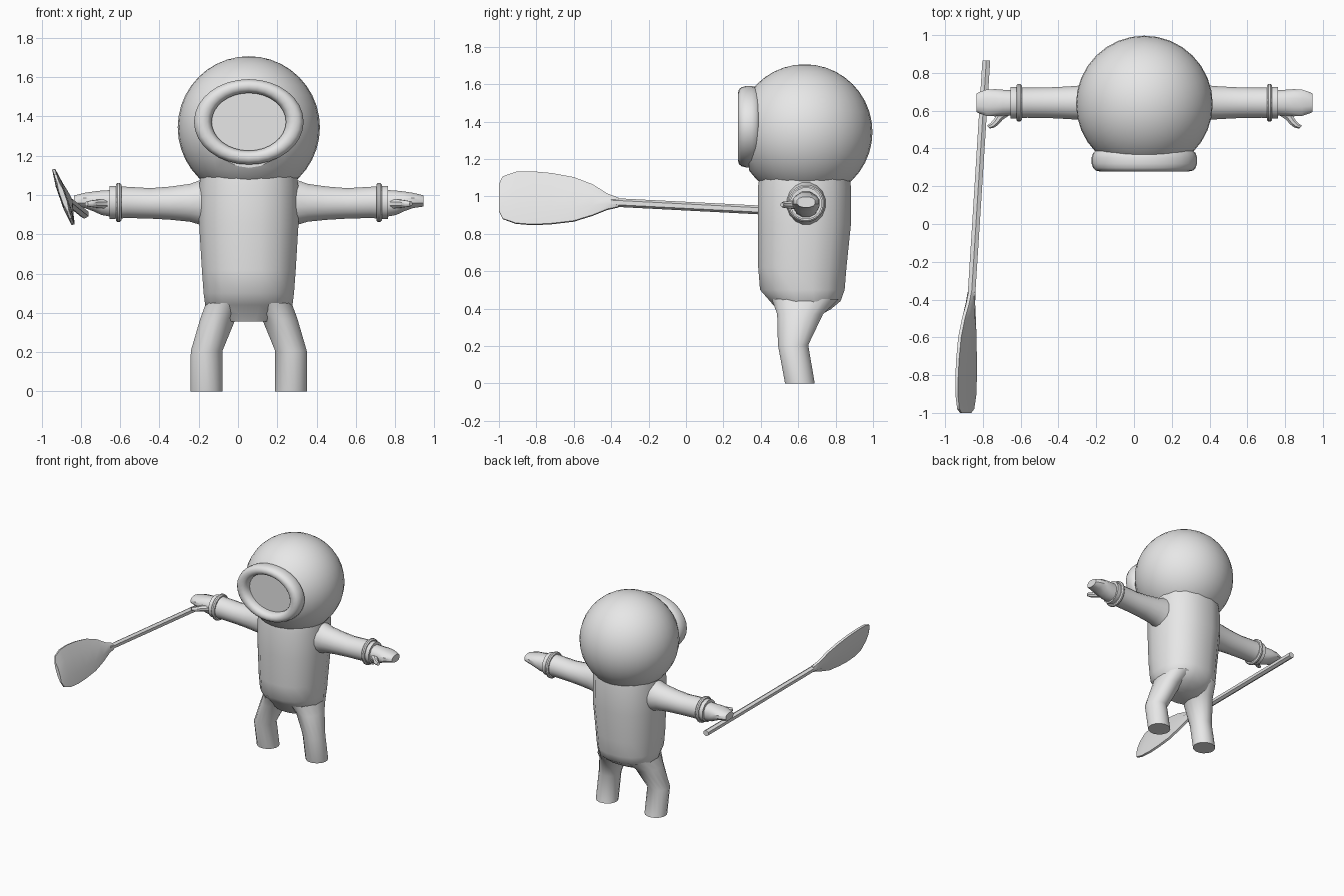
import bpy, bmesh, math
from mathutils import Vector

if "Cube" in bpy.data.objects:
    bpy.data.objects.remove(bpy.data.objects["Cube"])

CX, CY = 0.055, 0.635            # body axis

grey = bpy.data.materials.new("light grey")
grey.diffuse_color = (0.8, 0.8, 0.8, 1)
grey.use_nodes = True
grey.node_tree.nodes["Principled BSDF"].inputs["Base Color"].default_value = grey.diffuse_color


def finish(bm, name, angle=40):
    bmesh.ops.recalc_face_normals(bm, faces=bm.faces)
    me = bpy.data.meshes.new(name)
    bm.to_mesh(me)
    bm.free()
    ob = bpy.data.objects.new(name, me)
    bpy.context.collection.objects.link(ob)
    me.materials.append(grey)
    bpy.ops.object.select_all(action='DESELECT')
    ob.select_set(True)
    bpy.context.view_layer.objects.active = ob
    bpy.ops.object.shade_smooth_by_angle(angle=math.radians(angle))
    return ob


def power(v, e):
    return math.copysign(abs(v) ** (2 / e), v)


def loft(name, rings, sides=16, e=2.0, start_cap=True, end_cap=True, closed=False, angle=40):
    """Skin through rings given as (centre, half axis a, half axis b)."""
    bm = bmesh.new()
    rows = []
    for c, a, b in rings:
        c, a, b = Vector(c), Vector(a), Vector(b)
        row = []
        for i in range(sides):
            t = 2 * math.pi * (i + 0.5) / sides
            row.append(bm.verts.new(c + a * power(math.cos(t), e) + b * power(math.sin(t), e)))
        rows.append(row)
    pairs = list(zip(rows, rows[1:]))
    if closed:
        pairs.append((rows[-1], rows[0]))
    for p, q in pairs:
        for i in range(sides):
            j = (i + 1) % sides
            bm.faces.new((p[i], p[j], q[j], q[i]))
    if start_cap and not closed:
        bm.faces.new(rows[0])
    if end_cap and not closed:
        bm.faces.new(rows[-1])
    return finish(bm, name, angle)


# Round helmet with a flat front opening
bm = bmesh.new()
bmesh.ops.create_uvsphere(bm, u_segments=32, v_segments=20, radius=0.362)
bmesh.ops.translate(bm, verts=bm.verts, vec=(CX, CY, 1.344))
cut = bmesh.ops.bisect_plane(bm, geom=bm.verts[:] + bm.edges[:] + bm.faces[:],
                             plane_co=(0, 0.338, 0), plane_no=(0, -1, 0), clear_outer=True)
rim = [g for g in cut['geom_cut'] if isinstance(g, bmesh.types.BMEdge)]
bmesh.ops.edgeloop_fill(bm, edges=rim)
finish(bm, "helmet", 30)

# Oval window rim
rim_rings = []
for k in range(32):
    t = 2 * math.pi * k / 32
    c, s = math.cos(t), math.sin(t)
    rim_rings.append(((CX + 0.234 * c, 0.336, 1.372 + 0.182 * s),
                      (0.046 * c, 0, 0.036 * s), (0, 0.058, 0)))
loft("window_rim", rim_rings, sides=14, e=2.4, closed=True)

# Torso: z, front y, back y, half width
torso = [(1.13, 0.395, 0.875, 0.245), (1.05, 0.38, 0.886, 0.256), (0.85, 0.38, 0.886, 0.257),
         (0.62, 0.382, 0.862, 0.243), (0.50, 0.392, 0.852, 0.234), (0.44, 0.445, 0.83, 0.226),
         (0.395, 0.485, 0.775, 0.19), (0.355, 0.51, 0.70, 0.13)]
loft("torso", [((CX, (f + b) / 2, z), (w, 0, 0), (0, (b - f) / 2, 0)) for z, f, b, w in torso],
     e=2.3, start_cap=False)

# Legs: z, sideways offset, half width, front y, back y
leg = [(0.45, 0.115, 0.105, 0.455, 0.82), (0.37, 0.157, 0.092, 0.485, 0.735),
       (0.205, 0.215, 0.082, 0.49, 0.655), (0.0, 0.215, 0.083, 0.528, 0.69)]
# Arms: sideways offset, half depth, half height, centre z
arm = [(0.15, 0.115, 0.14, 0.955), (0.235, 0.105, 0.12, 0.962), (0.30, 0.096, 0.098, 0.96),
       (0.40, 0.088, 0.086, 0.958), (0.50, 0.083, 0.079, 0.957), (0.62, 0.081, 0.081, 0.962),
       (0.68, 0.085, 0.085, 0.962), (0.708, 0.086, 0.086, 0.962)]
# Mitten hands, flattened toward the finger tips
hand = [(0.70, 0.068, 0.07, 0.957), (0.75, 0.071, 0.064, 0.96), (0.79, 0.074, 0.052, 0.967),
        (0.835, 0.072, 0.040, 0.972), (0.875, 0.058, 0.032, 0.97), (0.89, 0.05, 0.029, 0.969)]
thumb = [(0.735, 0.59, 0.026), (0.765, 0.567, 0.023), (0.785, 0.54, 0.02),
         (0.805, 0.522, 0.017), (0.826, 0.513, 0.012)]


def along_x(s, rows):
    return [((CX + s * o, 0.642, z), (0, d, 0), (0, 0, h)) for o, d, h, z in rows]


for s, side in ((-1, "right"), (1, "left")):
    loft(side + "_leg", [((CX + s * o, (f + b) / 2, z), (w, 0, 0), (0, (b - f) / 2, 0))
                         for z, o, w, f, b in leg], start_cap=False)
    loft(side + "_arm", along_x(s, arm), start_cap=False)
    loft(side + "_hand", along_x(s, hand), sides=12, e=2.3, start_cap=False)
    loft(side + "_thumb", [((CX + s * o, y, 0.955), (s * r * 0.7, r * 0.7, 0), (0, 0, r))
                           for o, y, r in thumb], sides=8)
    # Wrist band
    band = []
    for k in range(24):
        t = 2 * math.pi * k / 24
        d = Vector((0, math.cos(t), math.sin(t)))
        band.append((Vector((CX + s * 0.663, 0.642, 0.962)) + d * 0.086, d * 0.015, (0.015, 0, 0)))
    loft(side + "_wrist_band", band, sides=8, closed=True)

# Paddle shaft
loft("paddle_shaft", [((-0.782, 0.865, 0.903), (0.024, 0, 0), (0, 0, 0.024)),
                      ((-0.862, -0.40, 0.968), (0.023, 0, 0), (0, 0, 0.023))], sides=6, angle=25)

# Paddle blade: y, centre x, low z, high z, half thickness
blade = [(-0.36, -0.860, 0.943, 0.990, 0.020), (-0.42, -0.866, 0.930, 1.012, 0.022),
         (-0.50, -0.874, 0.898, 1.062, 0.022), (-0.60, -0.882, 0.867, 1.100, 0.022),
         (-0.72, -0.887, 0.853, 1.122, 0.022), (-0.82, -0.889, 0.848, 1.131, 0.021),
         (-0.91, -0.890, 0.855, 1.129, 0.019), (-0.98, -0.891, 0.880, 1.105, 0.016),
         (-1.00, -0.891, 0.920, 1.065, 0.013)]
rings = []
for y, x, lo, hi, th in blade:
    h = (hi - lo) / 2 / math.cos(math.pi / 8)
    rings.append(((x, y, (lo + hi) / 2), (-0.35 * h, 0, h), (0.94 * th, 0, 0.33 * th)))
loft("paddle_blade", rings, sides=8, angle=25)
